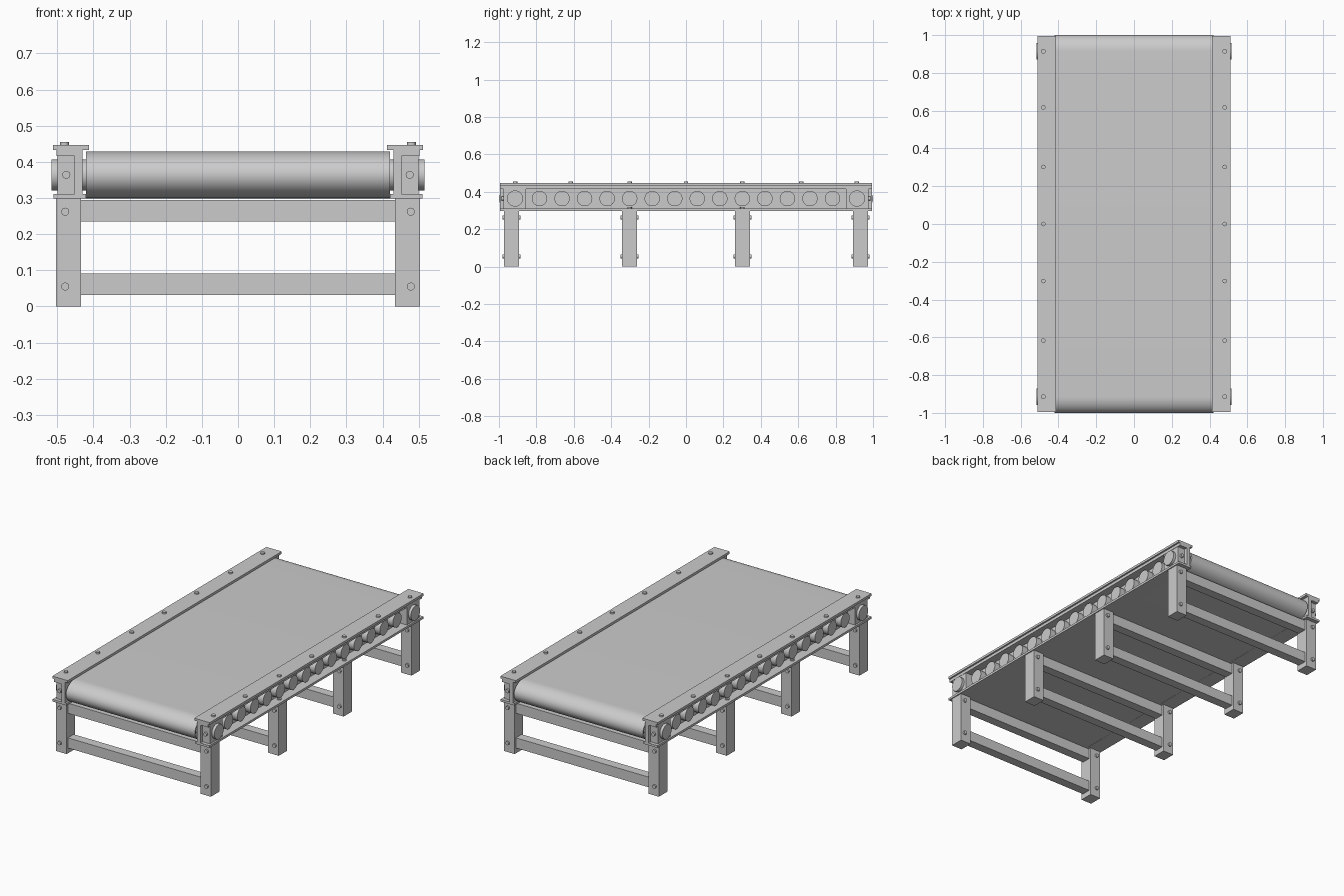
import bpy, bmesh, math
from mathutils import Matrix, Vector

if "Cube" in bpy.data.objects:
    bpy.data.objects.remove(bpy.data.objects["Cube"])


def finish(bm, name, smooth=False):
    bmesh.ops.recalc_face_normals(bm, faces=bm.faces)
    me = bpy.data.meshes.new(name)
    bm.to_mesh(me)
    bm.free()
    ob = bpy.data.objects.new(name, me)
    bpy.context.collection.objects.link(ob)
    if smooth:
        bpy.ops.object.select_all(action='DESELECT')
        ob.select_set(True)
        bpy.context.view_layer.objects.active = ob
        bpy.ops.object.shade_smooth_by_angle(angle=math.radians(35))
    return ob


def box(name, x, y, z):
    bm = bmesh.new()
    size = [b - a for a, b in (x, y, z)]
    mid = [(a + b) / 2 for a, b in (x, y, z)]
    bmesh.ops.create_cube(bm, size=1, matrix=Matrix.Translation(mid) @ Matrix.Diagonal((*size, 1)))
    return finish(bm, name)


def rod(name, a, b, r, n=32):
    a, b = Vector(a), Vector(b)
    d = b - a
    bm = bmesh.new()
    bmesh.ops.create_cone(bm, cap_ends=True, segments=n, radius1=r, radius2=r, depth=d.length,
                          matrix=Matrix.Translation((a + b) / 2) @ d.to_track_quat('Z', 'Y').to_matrix().to_4x4())
    return finish(bm, name, True)


def side_box(name, s, x, y, z):
    return box(name, tuple(sorted((s * x[0], s * x[1]))), y, z)


ZC = 0.364       # roller axis height
YE = 0.914       # end roller position
LEGS = (-0.933, -0.302, 0.302, 0.933)


# Belt: hollow loop around the rollers
def loop(ry, rz, n=32):
    pts = []
    for s in (1, -1):
        for i in range(n + 1):
            t = -math.pi / 2 + math.pi * i / n
            pts.append((s * (YE + ry * math.cos(t)), ZC + s * rz * math.sin(t)))
    return pts


bm = bmesh.new()
rings = []
for x, ry, rz in ((-0.42, 0.086, 0.065), (0.42, 0.086, 0.065), (0.42, 0.076, 0.055), (-0.42, 0.076, 0.055)):
    rings.append([bm.verts.new((x, y, z)) for y, z in loop(ry, rz)])
count = len(rings[0])
for k in range(4):
    a, b = rings[k], rings[(k + 1) % 4]
    for i in range(count):
        j = (i + 1) % count
        bm.faces.new((a[i], a[j], b[j], b[i]))
finish(bm, "belt", True)

# Rollers
for i in range(14):
    y = -0.783 + i * 2 * 0.783 / 13
    rod("roller", (-0.488, y, ZC), (0.488, y, ZC), 0.041)
for y in (-YE, YE):
    rod("end_roller", (-0.516, y, ZC), (0.516, y, ZC), 0.043)

for s in (-1, 1):
    # Side rails: web, flanges and cover plate
    full = (-0.995, 0.995)
    side_box("rail_web", s, (0.43, 0.452), full, (0.31, 0.416))
    side_box("rail_top_flange", s, (0.43, 0.502), full, (0.416, 0.433))
    side_box("rail_bottom_flange", s, (0.42, 0.51), full, (0.298, 0.311))
    side_box("rail_cover", s, (0.412, 0.512), full, (0.433, 0.447))
    for y in (-YE, -0.617, -0.302, 0, 0.302, 0.617, YE):
        rod("cover_bolt", (s * 0.48, y, 0.445), (s * 0.48, y, 0.455), 0.012, 16)
    # End bearing blocks
    for e in (-1, 1):
        side_box("bearing_block", s, (0.452, 0.5), tuple(sorted((e * 0.856, e * 0.975))), (0.311, 0.416))
        rod("bearing_bolt", (s * 0.475, e * 0.97, ZC), (s * 0.475, e * 0.987, ZC), 0.011, 16)
    # Legs with bolts on front and back
    for y in LEGS:
        side_box("leg", s, (0.435, 0.504), (y - 0.039, y + 0.039), (0, 0.3))
        rod("flange_bolt", (s * 0.48, y, 0.309), (s * 0.48, y, 0.318), 0.012, 16)
        for z in (0.055, 0.262):
            rod("leg_bolt", (s * 0.478, y - 0.048, z), (s * 0.478, y + 0.048, z), 0.011, 16)

# Cross bars between the legs
for y in LEGS:
    for z in (0.031, 0.235):
        box("cross_bar", (-0.437, 0.437), (y - 0.027, y + 0.027), (z, z + 0.06))
